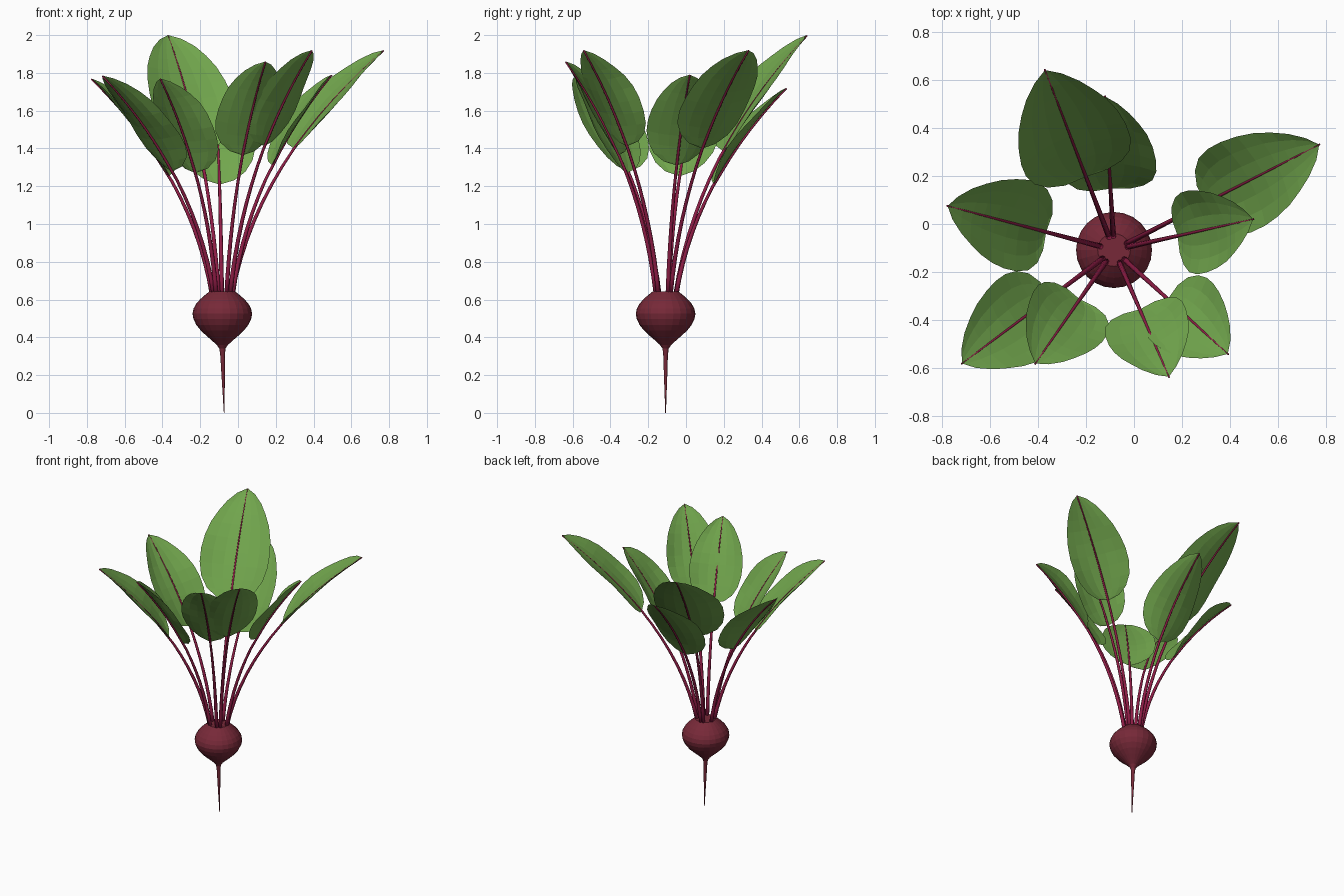
import bpy, bmesh, math, random
from mathutils import Vector

if "Cube" in bpy.data.objects:
    bpy.data.objects.remove(bpy.data.objects["Cube"])

random.seed(4)
CX, CY = -0.083, -0.108          # axis of the plant


def material(name, rgb):
    m = bpy.data.materials.new(name)
    m.diffuse_color = (*rgb, 1)
    m.use_nodes = True
    m.node_tree.nodes["Principled BSDF"].inputs["Base Color"].default_value = m.diffuse_color
    return m


ROOT = material("beet_red", (0.185, 0.022, 0.040))
STEM = material("stem_crimson", (0.28, 0.012, 0.062))
LEAF = material("leaf_green", (0.168, 0.385, 0.075))


def make(name, bm, mat, smooth=False):
    bmesh.ops.recalc_face_normals(bm, faces=bm.faces)
    for f in bm.faces:
        f.smooth = smooth
    me = bpy.data.meshes.new(name)
    bm.to_mesh(me)
    bm.free()
    me.materials.append(mat)
    ob = bpy.data.objects.new(name, me)
    bpy.context.collection.objects.link(ob)
    return ob


def bridge(bm, rings):
    """Skin a list of closed vertex rings and cap both ends."""
    for a, b in zip(rings, rings[1:]):
        n = len(a)
        for i in range(n):
            j = (i + 1) % n
            bm.faces.new((a[i], a[j], b[j], b[i]))
    bm.faces.new(rings[0])
    bm.faces.new(rings[-1])


# Bulb with its thin tap root, turned from a profile (radius, height)
profile = [(0.068, 0.643), (0.092, 0.624), (0.116, 0.603), (0.138, 0.578),
           (0.152, 0.553), (0.158, 0.525), (0.153, 0.498), (0.138, 0.466),
           (0.114, 0.436), (0.084, 0.408), (0.054, 0.382), (0.030, 0.360),
           (0.016, 0.340), (0.012, 0.300), (0.009, 0.200), (0.005, 0.090),
           (0.002, 0.0)]
bm = bmesh.new()
rings = []
for r, z in profile:
    bend = 0.010 * max(0, 0.36 - z) / 0.36      # tap root leans a little
    rings.append([bm.verts.new((CX + bend + r * math.cos(math.tau * i / 24),
                                CY + r * math.sin(math.tau * i / 24), z))
                  for i in range(24)])
bridge(bm, rings)
make("beet_bulb", bm, ROOT)


# Stems and leaves
def half_width(s):
    pts = [(0, 0.0), (0.03, 0.40), (0.1, 0.70), (0.2, 0.90), (0.32, 0.99),
           (0.5, 1.0), (0.7, 0.82), (0.85, 0.56), (0.95, 0.26), (1, 0.0)]
    for (a, wa), (b, wb) in zip(pts, pts[1:]):
        if s <= b:
            return wa + (wb - wa) * (s - a) / (b - a)
    return 0


def build_leaf(index, tip, start, broad):
    dx, dy = tip[0] - CX, tip[1] - CY
    reach = math.hypot(dx, dy)
    out = Vector((dx / reach, dy / reach, 0))
    side = Vector((-out.y, out.x, 0))
    base = Vector((CX, CY, 0))
    p0 = base + out * 0.055 + Vector((0, 0, 0.62))
    p1 = base + out * (0.05 + 0.16 * reach) + Vector((0, 0, 0.62 + 0.55 * (tip[2] - 0.62)))
    p2 = Vector(tip)

    def at(t):
        return p0 * (1 - t) ** 2 + p1 * (2 * t * (1 - t)) + p2 * t * t

    def normal(t):                      # faces the plant axis and upward
        d = ((p1 - p0) * (1 - t) + (p2 - p1) * t).normalized()
        return d.cross(side).normalized()

    # tapered stem continuing as the midrib, half sunk under the blade
    bm = bmesh.new()
    rings = []
    for k in range(15):
        t = k / 14
        r = 0.0125 - 0.0085 * t
        c = at(t) - normal(t) * (0.003 if t > start else 0)
        rings.append([bm.verts.new(c + r * (side * math.cos(a) + normal(t) * math.sin(a)))
                      for a in (math.tau * i / 8 for i in range(8))])
    bridge(bm, rings)
    make(f"stem_{index}", bm, STEM, smooth=True)

    # cupped blade with slightly wavy margins
    length = (p2 - at(start)).length
    width = (0.085 + 0.165 * length) * broad
    phase = random.uniform(0, 6)
    bm = bmesh.new()
    rows = []
    for s in (0, 0.03, 0.1, 0.2, 0.32, 0.44, 0.56, 0.68, 0.78, 0.87, 0.95, 1):
        t = start + (1 - start) * s
        c, n, w = at(t), normal(t), width * half_width(s)
        row = []
        for j in range(-3, 4):
            v = j / 3
            lift = 0.045 * v * v * w / width + 0.007 * abs(v) * math.sin(9 * s + phase + 2 * v) * w / width
            row.append(bm.verts.new(c + side * (w * v) + n * lift))
        rows.append(row)
    for a, b in zip(rows, rows[1:]):
        for j in range(6):
            bm.faces.new((a[j], a[j + 1], b[j + 1], b[j]))
    bmesh.ops.remove_doubles(bm, verts=bm.verts, dist=0.0005)
    make(f"leaf_{index}", bm, LEAF)


# leaf tip position, where the blade begins along the stem, breadth factor
leaves = [((-0.37, 0.64, 2.0), 0.53, 1.1), ((-0.12, 0.53, 1.72), 0.51, 1.03),
          ((0.77, 0.33, 1.92), 0.575, 0.95), ((0.495, 0.02, 1.79), 0.565, 0.97),
          ((0.39, -0.54, 1.92), 0.585, 0.95), ((0.145, -0.635, 1.86), 0.575, 0.98),
          ((-0.41, -0.58, 1.77), 0.54, 0.97), ((-0.715, -0.58, 1.785), 0.54, 0.97),
          ((-0.775, 0.075, 1.77), 0.525, 0.98)]
for i, (tip, start, broad) in enumerate(leaves, 1):
    build_leaf(i, tip, start, broad)
